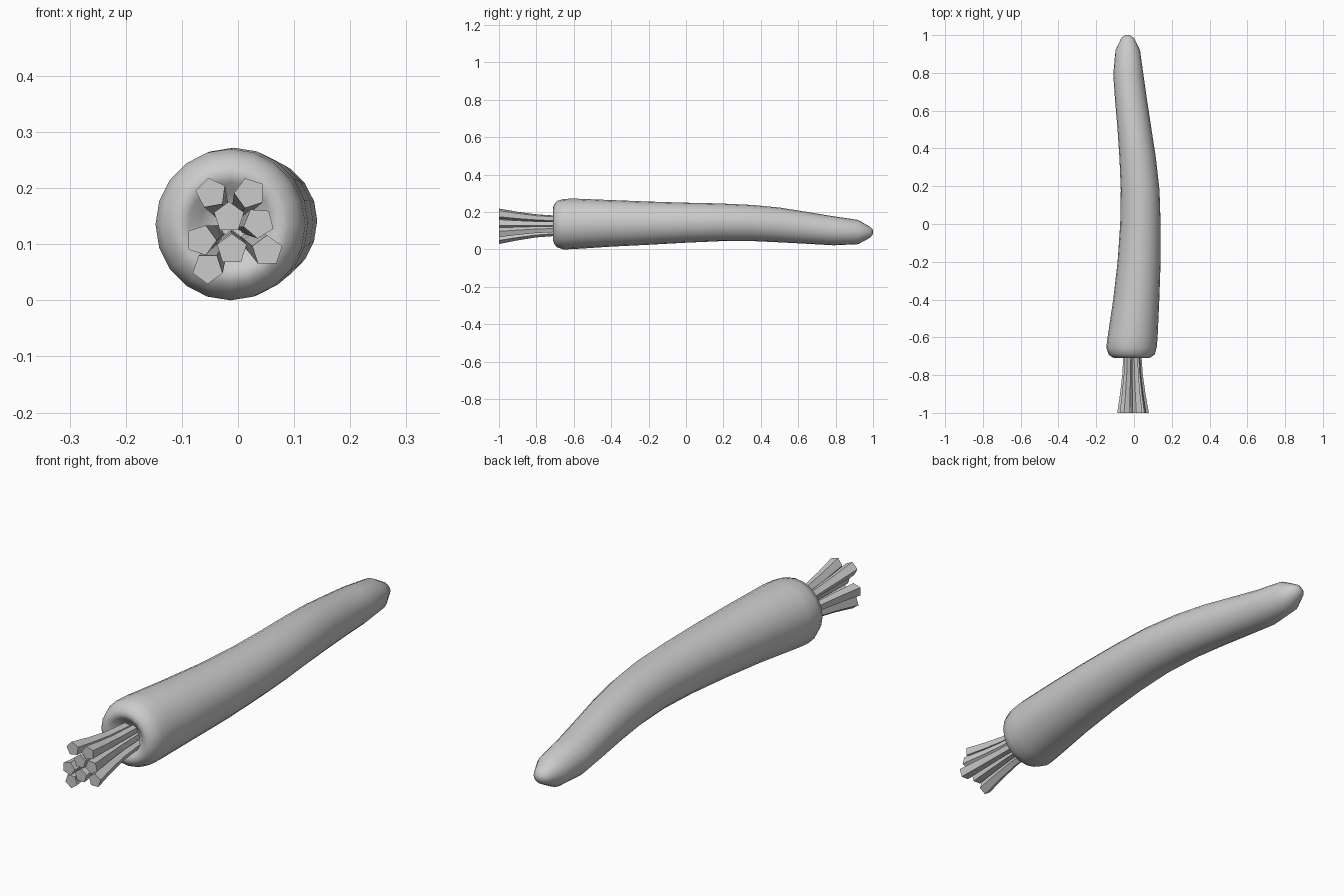
import bpy, bmesh
from math import sin, cos, tau, radians
from mathutils import Vector

cube = bpy.data.objects.get("Cube")
if cube:
    bpy.data.objects.remove(cube)

grey = bpy.data.materials.new("plain grey")
grey.use_nodes = True
colour = (0.6, 0.6, 0.6, 1)
grey.diffuse_color = colour
grey.node_tree.nodes["Principled BSDF"].inputs["Base Color"].default_value = colour


def loft(name, rings, sides, turn=0.0):
    """Skin rings of (x, y, z, radius x, radius z) running along y, capped at both ends."""
    bm = bmesh.new()
    loops = []
    for x, y, z, rx, rz in rings:
        loops.append([bm.verts.new((x + rx * cos(turn + tau * i / sides), y,
                                    z + rz * sin(turn + tau * i / sides)))
                      for i in range(sides)])
    for a, b in zip(loops, loops[1:]):
        for i in range(sides):
            j = (i + 1) % sides
            bm.faces.new((a[i], a[j], b[j], b[i]))
    bm.faces.new(loops[0])
    bm.faces.new(loops[-1])
    bmesh.ops.recalc_face_normals(bm, faces=bm.faces)
    mesh = bpy.data.meshes.new(name)
    bm.to_mesh(mesh)
    bm.free()
    mesh.materials.append(grey)
    obj = bpy.data.objects.new(name, mesh)
    bpy.context.collection.objects.link(obj)
    return obj


# Root: y, left edge, right edge, bottom, top
outline = [
    (-0.705, -0.115, 0.09, 0.03, 0.24),
    (-0.69, -0.135, 0.11, 0.012, 0.259),
    (-0.655, -0.147, 0.12, 0.0, 0.27),
    (-0.60, -0.14, 0.125, 0.002, 0.272),
    (-0.40, -0.11, 0.134, 0.015, 0.264),
    (-0.20, -0.087, 0.141, 0.025, 0.256),
    (0.0, -0.073, 0.141, 0.036, 0.25),
    (0.18, -0.07, 0.135, 0.044, 0.246),
    (0.35, -0.077, 0.116, 0.045, 0.238),
    (0.50, -0.087, 0.093, 0.038, 0.224),
    (0.65, -0.1, 0.07, 0.03, 0.2),
    (0.79, -0.11, 0.05, 0.022, 0.177),
    (0.92, -0.098, 0.032, 0.028, 0.158),
    (0.985, -0.067, 0.0, 0.063, 0.12),
    (1.0, -0.046, -0.022, 0.082, 0.104),
]
# Dimpled crown where the stalks emerge
crown = [(-0.013, y, 0.135, r, r) for y, r in
         ((-0.67, 0.03), (-0.685, 0.055), (-0.703, 0.075), (-0.71, 0.09))]
body = [((l + r) / 2, y, (b + t) / 2, (r - l) / 2, (t - b) / 2)
        for y, l, r, b, t in outline]
root = loft("root", crown + body, 20)
bpy.context.view_layer.objects.active = root
root.select_set(True)
bpy.ops.object.shade_smooth_by_angle(angle=radians(50))

# Stalks: tip x, tip z, twist in degrees
stalks = [(-0.048, 0.191, 100), (0.021, 0.191, 36), (-0.016, 0.148, 90),
          (0.037, 0.138, 50), (-0.066, 0.107, 0), (-0.011, 0.091, 90),
          (-0.054, 0.057, -90), (0.052, 0.088, 90)]
centre = Vector((-0.013, 0.13))
for n, (x, z, twist) in enumerate(stalks, 1):
    rings = []
    for y, spread, r in ((-1.0, 1, 0.028), (-0.9, 0.8, 0.023),
                         (-0.8, 0.64, 0.019), (-0.66, 0.52, 0.017)):
        p = centre.lerp(Vector((x, z)), spread)
        rings.append((p.x, y, p.y, r, r))
    loft(f"stalk_{n}", rings, 5, radians(twist))
